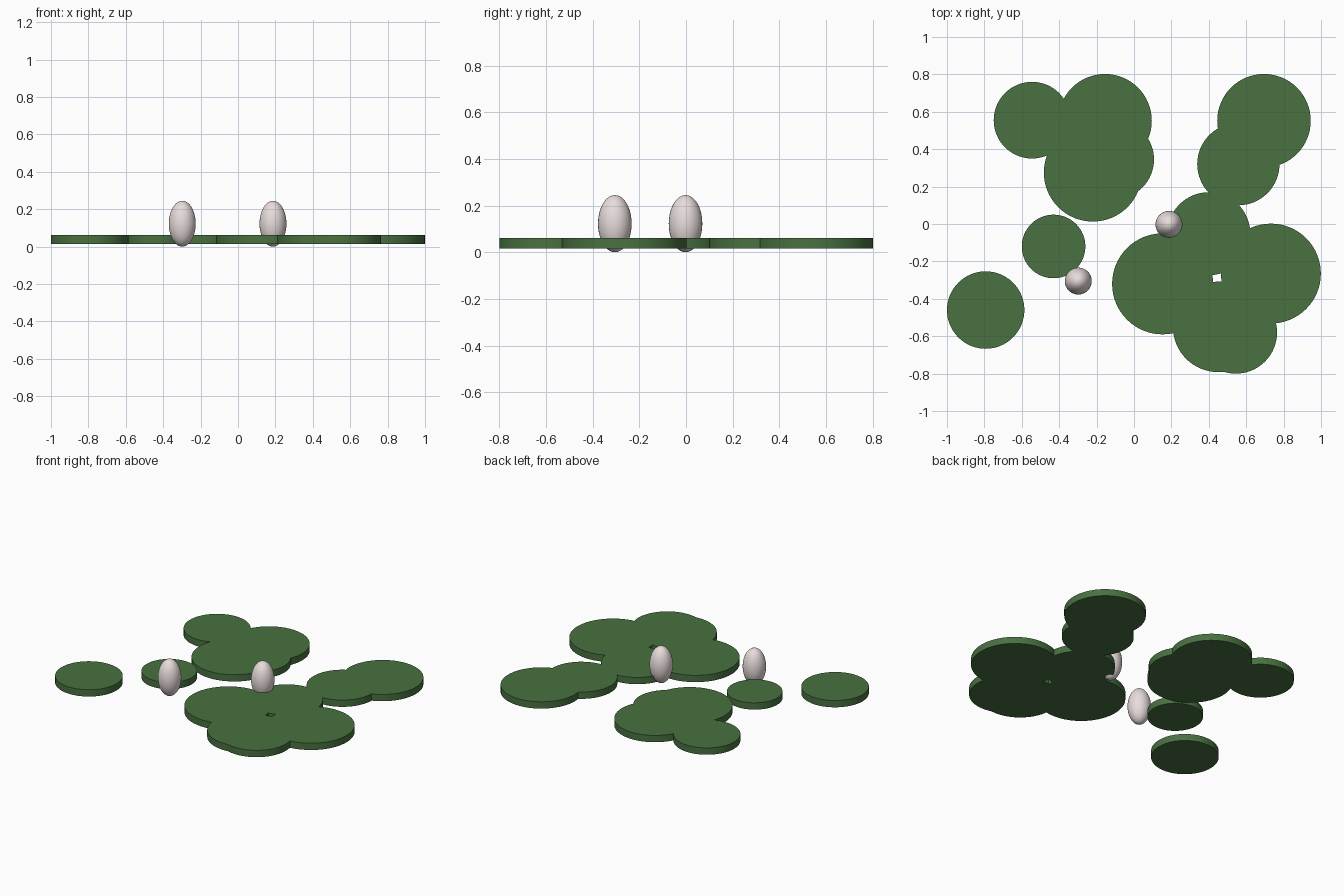
import bpy

if "Cube" in bpy.data.objects:
    bpy.data.objects.remove(bpy.data.objects["Cube"])


def material(name, rgb):
    m = bpy.data.materials.new(name)
    m.diffuse_color = (*rgb, 1)
    m.use_nodes = True
    m.node_tree.nodes["Principled BSDF"].inputs["Base Color"].default_value = m.diffuse_color
    return m


green = material("pad_green", (0.065, 0.165, 0.052))
pale = material("bud_pale", (0.80, 0.72, 0.71))

# Floating pads: x, y, radius
Z_LOW, Z_HIGH = 0.015, 0.061
PADS = [
    (-0.545, 0.555, 0.205), (-0.155, 0.552, 0.25), (-0.22, 0.275, 0.262),
    (-0.105, 0.345, 0.212),
    (0.695, 0.552, 0.25), (0.558, 0.32, 0.22),
    (0.40, -0.052, 0.222), (0.153, -0.32, 0.27), (0.732, -0.265, 0.267),
    (0.45, -0.55, 0.242), (0.545, -0.58, 0.22),
    (-0.43, -0.12, 0.17), (-0.793, -0.46, 0.207),
]
for i, (x, y, r) in enumerate(PADS):
    bpy.ops.mesh.primitive_cylinder_add(
        vertices=64, radius=r, depth=Z_HIGH - Z_LOW,
        location=(x, y, (Z_LOW + Z_HIGH) / 2))
    pad = bpy.context.object
    pad.name = f"lily_pad_{i + 1}"
    pad.data.materials.append(green)
    bpy.ops.object.shade_smooth_by_angle()

# Closed flower buds poking through the water
for i, (x, y) in enumerate([(-0.298, -0.305), (0.187, -0.002)]):
    bpy.ops.mesh.primitive_uv_sphere_add(
        segments=32, ring_count=20, radius=1, location=(x, y, 0.1225))
    bud = bpy.context.object
    bud.name = f"flower_bud_{i + 1}"
    bud.scale = (0.072, 0.072, 0.1225)
    bpy.ops.object.transform_apply(location=False, rotation=False, scale=True)
    bud.data.materials.append(pale)
    bpy.ops.object.shade_smooth_by_angle()
